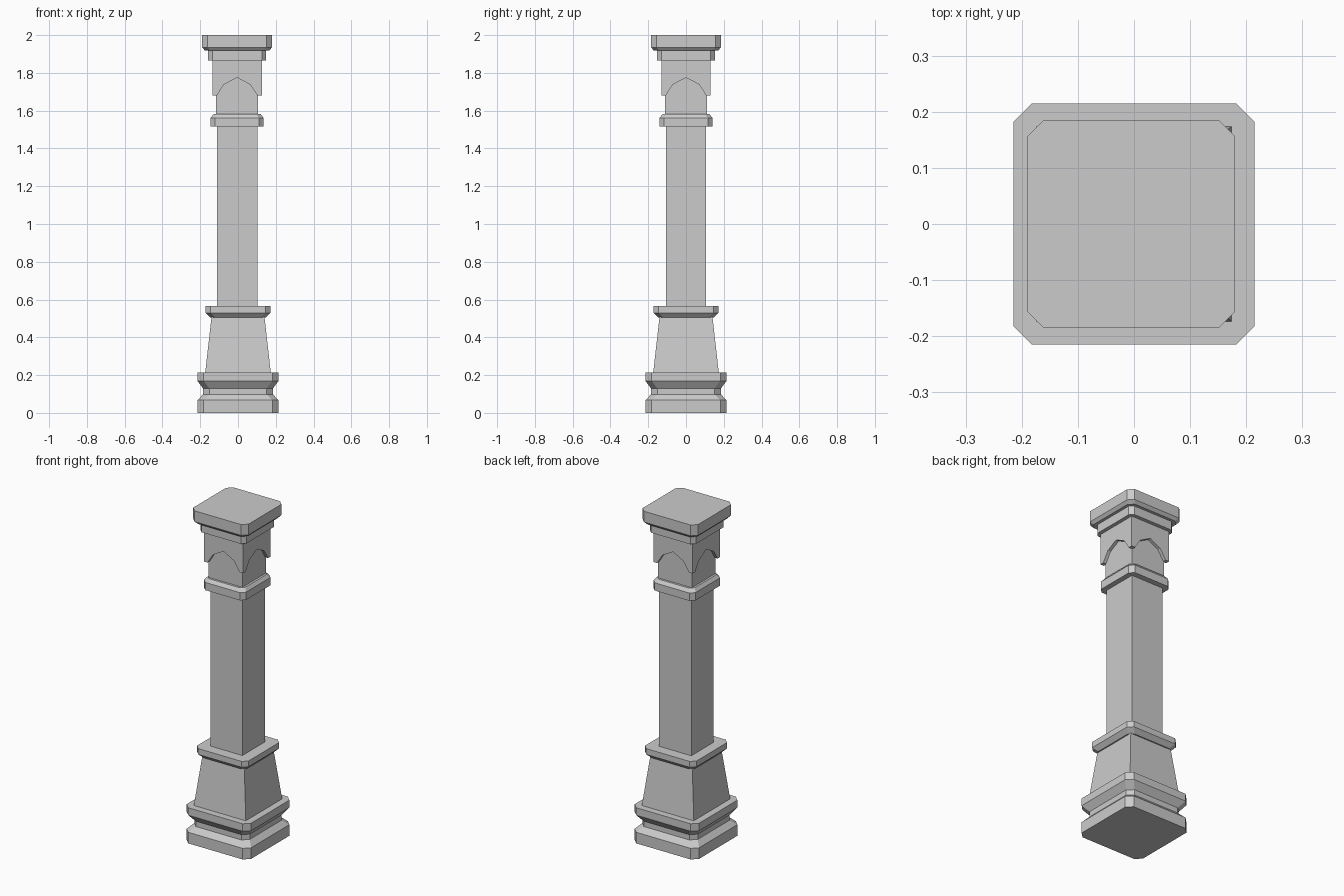
import bpy
import bmesh

cube = bpy.data.objects.get("Cube")
if cube:
    bpy.data.objects.remove(cube, do_unlink=True)

stone = bpy.data.materials.new("grey stone")
stone.use_nodes = True
GREY = (0.6, 0.6, 0.6, 1)
stone.diffuse_color = GREY
stone.node_tree.nodes["Principled BSDF"].inputs["Base Color"].default_value = GREY


def make_object(name, bm, x):
    bmesh.ops.recalc_face_normals(bm, faces=bm.faces)
    mesh = bpy.data.meshes.new(name)
    bm.to_mesh(mesh)
    bm.free()
    mesh.materials.append(stone)
    obj = bpy.data.objects.new(name, mesh)
    obj.location.x = x
    bpy.context.collection.objects.link(obj)
    return obj


def outline(half, chamfer):
    """Square, or square with cut corners, walked counter-clockwise."""
    if not chamfer:
        return [(half, -half), (half, half), (-half, half), (-half, -half)]
    a = half - chamfer
    return [(half, -a), (half, a), (a, half), (-a, half),
            (-half, a), (-half, -a), (-a, -half), (a, -half)]


def stack(name, profile, chamfer=0, x=0):
    """Loft square outlines through (height, half width) pairs."""
    bm = bmesh.new()
    rings = [[bm.verts.new((px, py, z)) for px, py in outline(half, chamfer)]
             for z, half in profile]
    for low, high in zip(rings, rings[1:]):
        for i in range(len(low)):
            j = (i + 1) % len(low)
            bm.faces.new((low[i], low[j], high[j], high[i]))
    bm.faces.new(rings[0])
    bm.faces.new(rings[-1])
    return make_object(name, bm, x)


TOP_X = -0.005   # the capital sits slightly off the base centre

# Base mouldings and pedestal
stack("base_plinth", [(0, 0.215), (0.067, 0.215), (0.098, 0.185), (0.13, 0.185),
                      (0.17, 0.215), (0.215, 0.215)], 0.033)
stack("pedestal", [(0.21, 0.174), (0.51, 0.14)])
stack("pedestal_ring", [(0.505, 0.148), (0.53, 0.172), (0.565, 0.172)], 0.027)

# Shaft and necking
stack("shaft", [(0.56, 0.107), (1.53, 0.107)], x=-0.003)
stack("neck_ring", [(1.515, 0.14), (1.562, 0.14), (1.582, 0.125)], 0.024, TOP_X)
stack("neck", [(1.57, 0.112), (1.87, 0.112)], x=TOP_X)

# Capital block with an arch cut through each pair of sides
block = stack("arched_block", [(1.68, 0.131), (1.868, 0.131)], x=TOP_X)
arch = [(-0.107, 1.6), (-0.107, 1.68), (-0.07, 1.738), (0, 1.775),
        (0.07, 1.738), (0.107, 1.68), (0.107, 1.6)]
for axis in "xy":
    bm = bmesh.new()
    ends = []
    for depth in (-0.3, 0.3):
        ends.append([bm.verts.new((depth, s, z) if axis == "x" else (s, depth, z))
                     for s, z in arch])
        bm.faces.new(ends[-1])
    for i in range(len(arch)):
        j = (i + 1) % len(arch)
        bm.faces.new((ends[0][i], ends[0][j], ends[1][j], ends[1][i]))
    cutter = make_object("arch_cutter_" + axis, bm, TOP_X)
    cutter.hide_render = True
    cutter.hide_viewport = True
    cut = block.modifiers.new("arch_" + axis, "BOOLEAN")
    cut.operation = "DIFFERENCE"
    cut.solver = "EXACT"
    cut.object = cutter

# Capital mouldings
stack("capital_ring", [(1.865, 0.153), (1.922, 0.153)], 0.022, TOP_X)
stack("capital_slab", [(1.918, 0.17), (1.935, 0.185), (2.0, 0.185)], 0.029, TOP_X)
